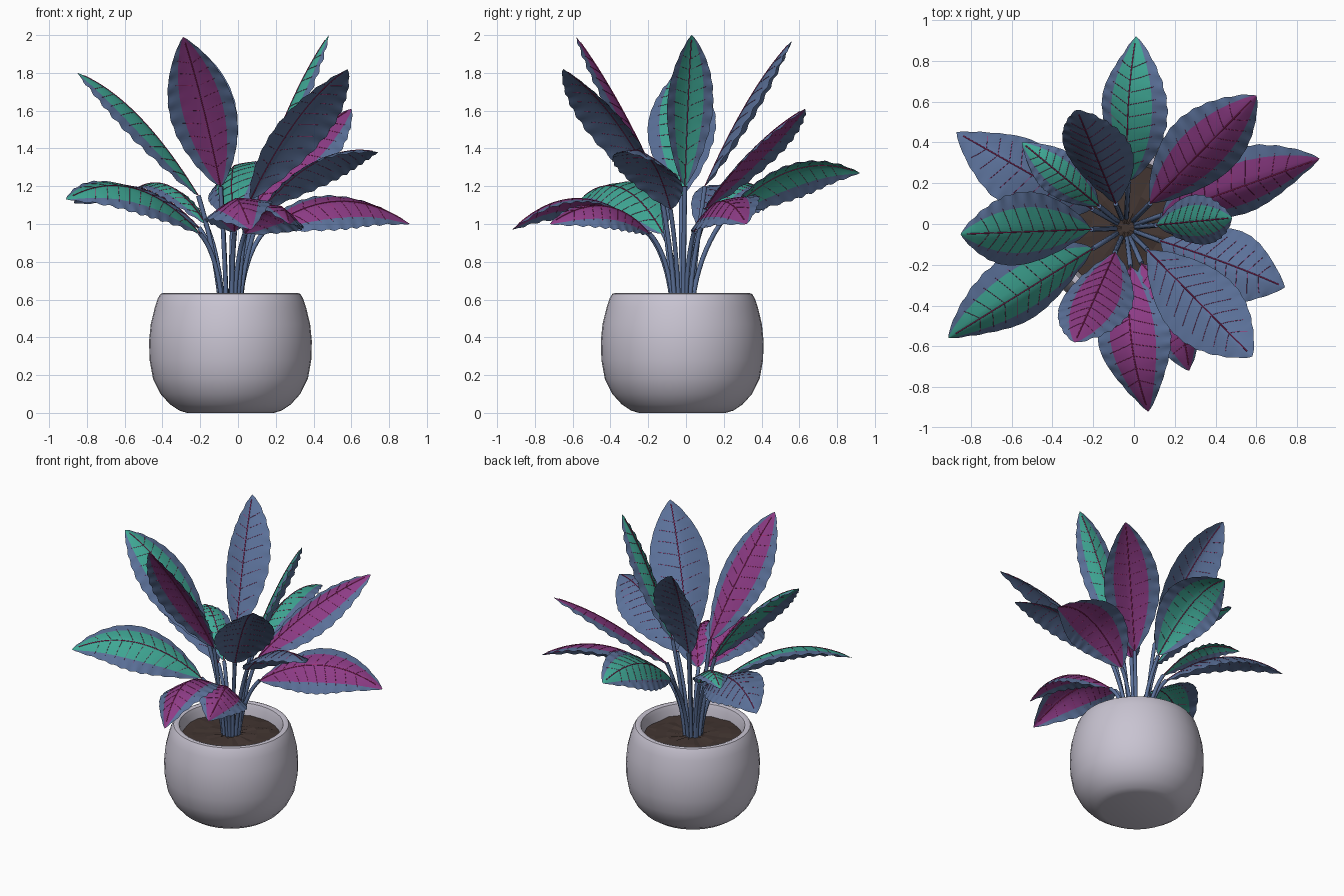
import bpy, bmesh, math, random
from mathutils import Vector

random.seed(4)
cube = bpy.data.objects.get("Cube")
if cube:
    bpy.data.objects.remove(cube)


def material(name, rgb):
    m = bpy.data.materials.new(name)
    m.use_nodes = True
    m.diffuse_color = (*rgb, 1)
    bsdf = next(n for n in m.node_tree.nodes if n.type == 'BSDF_PRINCIPLED')
    bsdf.inputs["Base Color"].default_value = (*rgb, 1)
    bsdf.inputs["Roughness"].default_value = 0.6
    return m


BLUE = material("slate blue", (0.105, 0.165, 0.32))
TEAL = material("teal", (0.05, 0.39, 0.3))
PLUM = material("magenta", (0.27, 0.045, 0.24))
RIB = material("crimson", (0.38, 0.02, 0.13))
POT = material("pale lilac ceramic", (0.58, 0.55, 0.64))
SOIL = material("brown soil", (0.055, 0.036, 0.031))

CENTRE = Vector((-0.04, -0.02, 0))


def mesh_object(name, bm, mats, smooth):
    bmesh.ops.recalc_face_normals(bm, faces=bm.faces)
    me = bpy.data.meshes.new(name)
    bm.to_mesh(me)
    bm.free()
    ob = bpy.data.objects.new(name, me)
    bpy.context.collection.objects.link(ob)
    for m in mats:
        me.materials.append(m)
    if smooth:
        bpy.ops.object.select_all(action='DESELECT')
        ob.select_set(True)
        bpy.context.view_layer.objects.active = ob
        bpy.ops.object.shade_smooth_by_angle(angle=math.radians(smooth))


def lathe(name, profile, mat, steps=40, bump=0, smooth=40):
    bm = bmesh.new()
    rings = []
    for r, z in profile:
        ring = []
        for i in range(steps):
            a = math.tau * i / steps
            ring.append(bm.verts.new(CENTRE + Vector(
                (r * math.cos(a), r * math.sin(a), z + random.uniform(-bump, bump)))))
        rings.append(ring)
    for a, b in zip(rings, rings[1:]):
        for i in range(steps):
            j = (i + 1) % steps
            bm.faces.new((a[i], a[j], b[j], b[i]))
    bm.faces.new(rings[0])
    bm.faces.new(rings[-1])
    mesh_object(name, bm, [mat], smooth)


def tubes(name, paths, radius, mat, sides=1):
    cu = bpy.data.curves.new(name, 'CURVE')
    cu.dimensions = '3D'
    cu.bevel_depth = radius
    cu.bevel_resolution = sides
    cu.use_fill_caps = True
    for path in paths:
        sp = cu.splines.new('POLY')
        sp.points.add(len(path) - 1)
        for p, co in zip(sp.points, path):
            p.co = (*co, 1)
    cu.materials.append(mat)
    ob = bpy.data.objects.new(name, cu)
    bpy.context.collection.objects.link(ob)


def bezier(a, c, b, v):
    return a * (1 - v) ** 2 + c * 2 * v * (1 - v) + b * v * v


def build_leaf(name, tip, base_r, base_z, lift, width, roll, bow, colour):
    tip = Vector(tip)
    out = tip - CENTRE
    out.z = 0
    out.normalize()
    level = Vector((-out.y, out.x, 0))
    base = CENTRE + out * base_r + Vector((0, 0, base_z))
    ctrl = (base + tip) / 2 + Vector((0, 0, 2 * lift)) + level * 2 * bow
    phase = random.uniform(0, 6)

    # roof-shaped blade, rolled about its midrib, with ruffled margins;
    # t runs across and v runs along
    def surface(t, v, raise_by=0):
        tangent = ((ctrl - base) * (1 - v) + (tip - ctrl) * v).normalized()
        up = tangent.cross(level).normalized()
        flat = up.cross(tangent)
        side = flat * math.cos(roll) - up * math.sin(roll)
        normal = up * math.cos(roll) + flat * math.sin(roll)
        half = width / 2 * max(0, math.sin(math.pi * v ** 0.93)) ** 0.8
        wave = math.sin(v * 62 + phase + (1 if t > 0 else 0))
        edge = abs(t) ** 4 * min(1, half / 0.06)
        across = half * t * (1 + 0.01 * wave * edge)
        drop = 0.36 * half * abs(t) ** 1.3 + 0.005 * wave * edge
        return bezier(base, ctrl, tip, v) + side * across + normal * (raise_by - drop)

    # blade with a coloured centre band and slate margins
    rows = 54
    cols = [-1, -0.88, -0.75, -0.62, -0.4, -0.2, 0, 0.2, 0.4, 0.62, 0.75, 0.88, 1]
    bm = bmesh.new()
    grid = [[bm.verts.new(surface(t, i / rows)) for t in cols] for i in range(rows + 1)]
    for i in range(rows):
        for j in range(len(cols) - 1):
            f = bm.faces.new((grid[i][j], grid[i][j + 1], grid[i + 1][j + 1], grid[i + 1][j]))
            f.material_index = int(abs(cols[j] + cols[j + 1]) / 2 < 0.62)
    bmesh.ops.remove_doubles(bm, verts=bm.verts, dist=0.0001)
    mesh_object(name + "_blade", bm, [BLUE, colour], 60)

    # midrib and pairs of side veins
    tubes(name + "_midrib", [[surface(0, i / 20) for i in range(20)]], 0.003, RIB)
    veins = []
    for k in range(9):
        v = 0.1 + k * 0.085
        for s in (-1, 1):
            veins.append([surface(s * u * 0.75, v + 0.06 * u, 0.0005)
                          for u in (0.05, 0.3, 0.6, 0.95)])
    tubes(name + "_veins", veins, 0.0012, RIB, 0)

    # leaf stalk
    foot = CENTRE + out * 0.05 + Vector((0, 0, 0.54))
    bend = CENTRE + out * 0.075 + Vector((0, 0, 0.84))
    tubes(name + "_stalk", [[bezier(foot, bend, base, i / 10) for i in range(11)]],
          0.0125, BLUE, 2)


# pot with rounded rim and hollow top
lathe("pot", [(0.23, 0), (0.27, 0.012), (0.32, 0.045), (0.37, 0.1), (0.41, 0.18),
              (0.428, 0.28), (0.431, 0.38), (0.422, 0.47), (0.4, 0.56), (0.385, 0.605),
              (0.37, 0.63), (0.355, 0.635), (0.335, 0.628), (0.325, 0.6), (0.315, 0.53)], POT)
lathe("soil", [(0.318, 0.55), (0.25, 0.555), (0.17, 0.56), (0.08, 0.565), (0.02, 0.565)],
      SOIL, 28, 0.007, 0)

# tip, stalk reach, blade start height, arch, width, roll, sideways bow, centre colour
LEAVES = {
    "back_leaf": ((0.01, 0.92, 1.27), 0.23, 1.04, 0.13, 0.37, 0.5, 0.02, TEAL),
    "back_left_leaf": ((0.6, 0.63, 1.61), 0.17, 1.08, 0.06, 0.36, -0.2, 0, PLUM),
    "low_left_leaf": ((0.91, 0.32, 1.0), 0.19, 0.96, 0.14, 0.37, -0.5, 0, PLUM),
    "tall_left_leaf": ((0.48, 0.03, 2.0), 0.15, 1.2, 0.07, 0.25, -0.15, 0, TEAL),
    "left_leaf": ((0.74, -0.31, 1.38), 0.18, 1.08, 0.11, 0.38, 0.2, 0.01, BLUE),
    "tall_front_left_leaf": ((0.58, -0.65, 1.82), 0.15, 1.13, 0.09, 0.38, 0.08, 0, BLUE),
    "low_front_left_leaf": ((0.27, -0.72, 1.0), 0.19, 0.95, 0.12, 0.36, 0.35, 0.05, PLUM),
    "low_front_leaf": ((0.07, -0.92, 0.97), 0.19, 0.96, 0.17, 0.37, -0.25, -0.04, PLUM),
    "tall_front_right_leaf": ((-0.29, -0.58, 1.99), 0.13, 1.2, 0.05, 0.35, -0.35, 0, PLUM),
    "low_front_right_leaf": ((-0.91, -0.56, 1.13), 0.19, 0.95, 0.15, 0.37, 0.48, 0, TEAL),
    "tall_right_leaf": ((-0.85, -0.05, 1.8), 0.17, 1.15, 0.1, 0.37, 0.25, 0, TEAL),
    "low_back_right_leaf": ((-0.87, 0.45, 1.11), 0.19, 0.98, 0.15, 0.37, -0.35, 0, BLUE),
    "small_back_right_leaf": ((-0.55, 0.4, 1.18), 0.17, 1.0, 0.11, 0.22, 0, 0, TEAL),
    "tall_back_right_leaf": ((-0.28, 0.56, 1.97), 0.13, 1.2, 0.07, 0.33, 0.4, 0, BLUE),
}
for leaf_name, spec in LEAVES.items():
    build_leaf(leaf_name, *spec)
